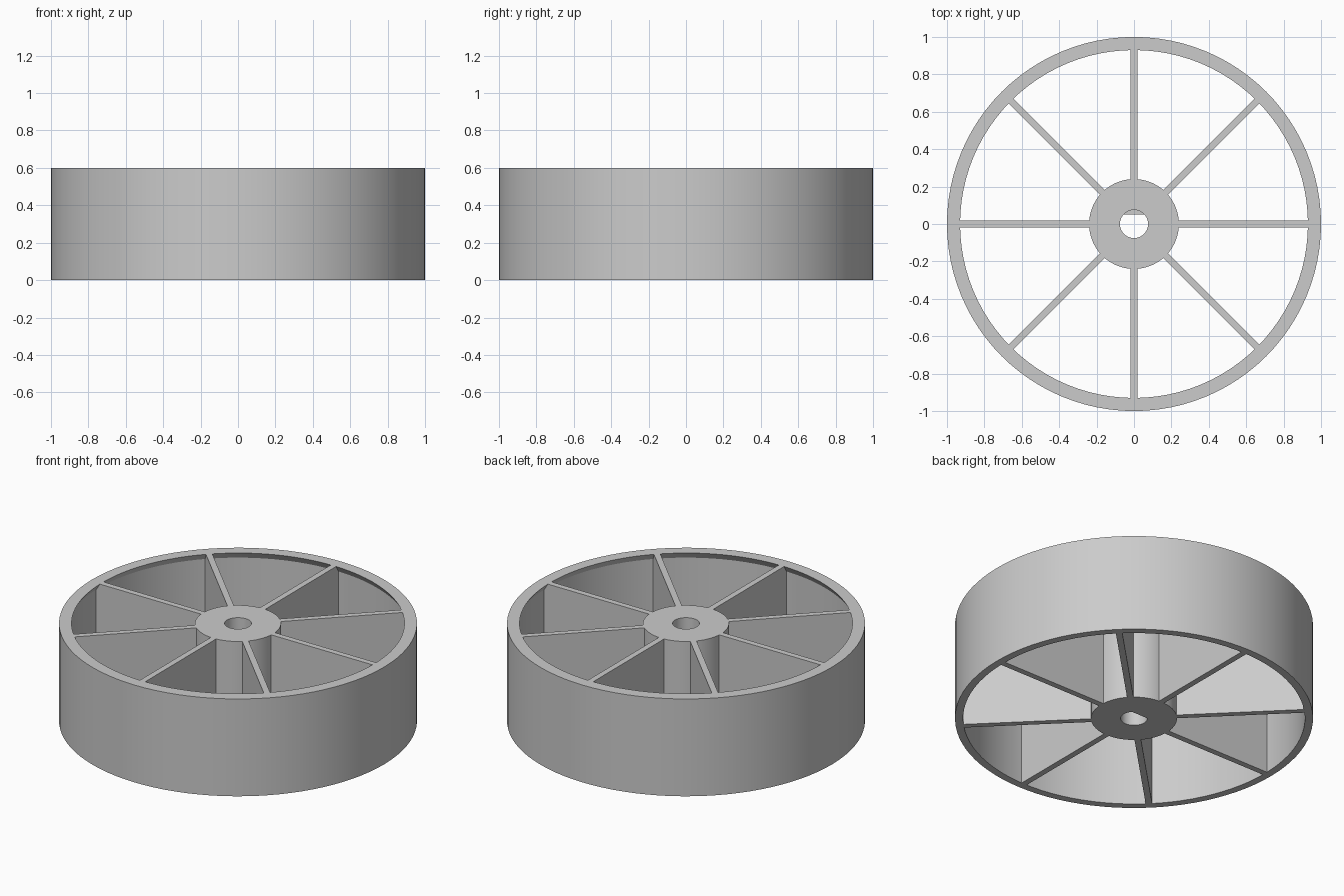
import bpy, bmesh
from math import cos, sin, pi, radians
from mathutils import Matrix, Vector

if "Cube" in bpy.data.objects:
    bpy.data.objects.remove(bpy.data.objects["Cube"])

HEIGHT = 0.6
SEGMENTS = 96

grey = bpy.data.materials.new("plain grey")
grey.use_nodes = True
colour = (0.6, 0.6, 0.6, 1)
grey.diffuse_color = colour
grey.node_tree.nodes["Principled BSDF"].inputs["Base Color"].default_value = colour


def finish(name, bm, smooth=False):
    bmesh.ops.recalc_face_normals(bm, faces=bm.faces[:])
    mesh = bpy.data.meshes.new(name)
    bm.to_mesh(mesh)
    bm.free()
    mesh.materials.append(grey)
    obj = bpy.data.objects.new(name, mesh)
    bpy.context.collection.objects.link(obj)
    if smooth:
        bpy.ops.object.select_all(action="DESELECT")
        obj.select_set(True)
        bpy.context.view_layer.objects.active = obj
        bpy.ops.object.shade_smooth_by_angle(angle=radians(25))
    return obj


def lathe(name, profile):
    """Revolve a closed profile of (radius, z, highest y allowed)."""
    bm = bmesh.new()
    rings = []
    for radius, z, limit in profile:
        ring = []
        for i in range(SEGMENTS):
            a = 2 * pi * i / SEGMENTS
            ring.append(bm.verts.new((radius * cos(a), min(radius * sin(a), limit), z)))
        rings.append(ring)
    for k, lower in enumerate(rings):
        upper = rings[(k + 1) % len(rings)]
        for i in range(SEGMENTS):
            j = (i + 1) % SEGMENTS
            bm.faces.new((lower[i], lower[j], upper[j], upper[i]))
    bmesh.ops.remove_doubles(bm, verts=bm.verts[:], dist=0.0001)
    return finish(name, bm, smooth=True)


# Rim: thin wall that thickens to a chamfered lip at the top
lathe("rim", [(1, 0, 2), (1, HEIGHT, 2), (0.93, HEIGHT, 2),
              (0.955, HEIGHT - 0.04, 2), (0.955, 0, 2)])

# Hub: round bore above, flat-sided bore below
bore, flat, step = 0.075, 0.05, 0.35
lathe("hub", [(0.24, 0, 2), (0.24, HEIGHT, 2), (bore, HEIGHT, 2),
              (bore, step, 2), (bore, step, flat), (bore, 0, flat)])

# Spokes: full-height thin plates from hub to rim
inner, outer, thickness = 0.23, 0.965, 0.036
for n in range(8):
    bm = bmesh.new()
    bmesh.ops.create_cube(bm, size=1)
    bmesh.ops.scale(bm, vec=Vector((outer - inner, thickness, HEIGHT)), verts=bm.verts)
    bmesh.ops.translate(bm, vec=Vector(((outer + inner) / 2, 0, HEIGHT / 2)), verts=bm.verts)
    bmesh.ops.rotate(bm, cent=(0, 0, 0), matrix=Matrix.Rotation(n * pi / 4, 3, "Z"), verts=bm.verts)
    finish(f"spoke_{n + 1}", bm)
